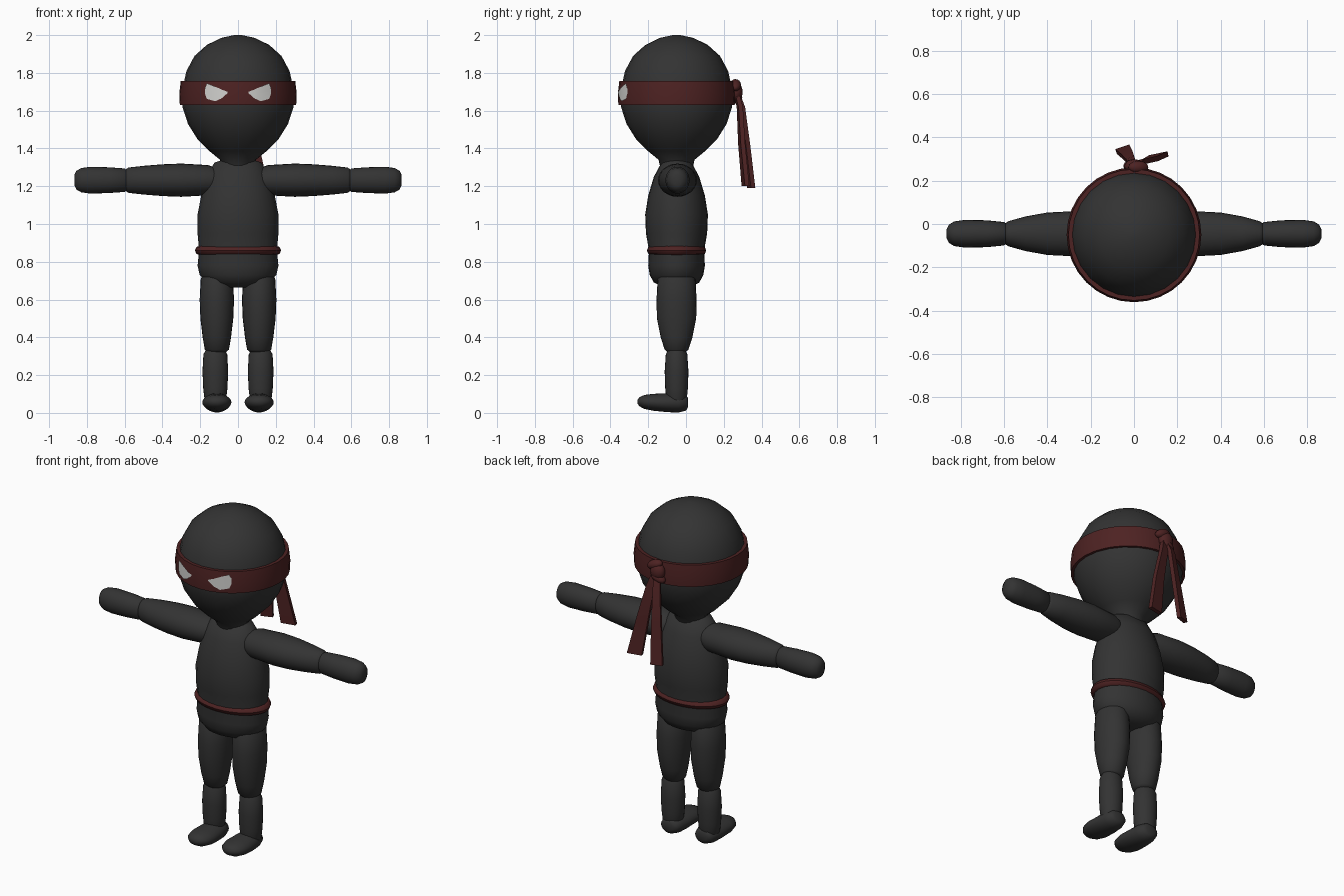
import bpy
import bmesh
import math
from mathutils import Vector

cube = bpy.data.objects.get("Cube")
if cube:
    bpy.data.objects.remove(cube, do_unlink=True)


def material(name, rgb):
    mat = bpy.data.materials.new(name)
    mat.use_nodes = True
    mat.diffuse_color = (*rgb, 1)
    bsdf = mat.node_tree.nodes["Principled BSDF"]
    bsdf.inputs["Base Color"].default_value = (*rgb, 1)
    return mat


CLOTH = material("charcoal cloth", (0.033, 0.033, 0.033))
RED = material("dark red cloth", (0.075, 0.016, 0.016))
WHITE = material("eye white", (0.65, 0.65, 0.63))
CY = -0.05  # depth of the body's axis


def finish(bm, name, mat, angle=40):
    bmesh.ops.recalc_face_normals(bm, faces=bm.faces)
    for f in bm.faces:
        f.smooth = True
    mesh = bpy.data.meshes.new(name)
    bm.to_mesh(mesh)
    bm.free()
    mesh.materials.append(mat)
    mesh.set_sharp_from_angle(angle=math.radians(angle))
    obj = bpy.data.objects.new(name, mesh)
    bpy.context.collection.objects.link(obj)
    return obj


def loft(name, mat, axis, rings, center, sides=24, caps=True, angle=60):
    """Elliptical rings (position, radius a, radius b, optional offset of b) along an axis."""
    bm = bmesh.new()
    loops = []
    for t, a, b, *off in rings:
        u0, v0 = center[0], center[1] + (off[0] if off else 0)
        loop = []
        for i in range(sides):
            ang = math.tau * i / sides
            u, v = u0 + a * math.cos(ang), v0 + b * math.sin(ang)
            loop.append(bm.verts.new({"x": (t, u, v), "y": (u, t, v), "z": (u, v, t)}[axis]))
        loops.append(loop)
    for lo, hi in zip(loops, loops[1:]):
        for i in range(sides):
            j = (i + 1) % sides
            bm.faces.new((lo[i], lo[j], hi[j], hi[i]))
    if caps:
        bm.faces.new(loops[0])
        bm.faces.new(loops[-1])
    return finish(bm, name, mat, angle)


def ribbon(name, path, across, thick):
    """Flat strip through (point, half width) pairs."""
    bm = bmesh.new()
    across = Vector(across).normalized()
    normal = across.cross(Vector((0, 0, 1))) * thick
    loops = []
    for p, w in path:
        p = Vector(p)
        corners = ((-1, -1), (1, -1), (1, 1), (-1, 1))
        loops.append([bm.verts.new(p + across * w * a + normal * b) for a, b in corners])
    for lo, hi in zip(loops, loops[1:]):
        for i in range(4):
            j = (i + 1) % 4
            bm.faces.new((lo[i], lo[j], hi[j], hi[i]))
    bm.faces.new(loops[0])
    bm.faces.new(loops[-1])
    return finish(bm, name, RED)


def ball(name, loc, scale, turn=0):
    bm = bmesh.new()
    bmesh.ops.create_uvsphere(bm, u_segments=12, v_segments=8, radius=1)
    obj = finish(bm, name, RED, 60)
    obj.location, obj.scale, obj.rotation_euler = loc, scale, (0, turn, 0)
    return obj


# Head with tapering neck
head = [(2.0, 0.02), (1.985, 0.09), (1.948, 0.165), (1.89, 0.23), (1.81, 0.273), (1.72, 0.293),
        (1.62, 0.294), (1.53, 0.265), (1.45, 0.215), (1.385, 0.15), (1.34, 0.095), (1.27, 0.08)]
loft("head", CLOTH, "z", [(z, r, r) for z, r in head], (0, CY))

# Torso and hips
loft("torso", CLOTH, "z", [
    (1.34, 0.08, 0.05), (1.325, 0.125, 0.08), (1.25, 0.165, 0.12), (1.15, 0.195, 0.15),
    (1.05, 0.214, 0.166), (0.95, 0.214, 0.162), (0.86, 0.206, 0.146), (0.78, 0.214, 0.15),
    (0.73, 0.203, 0.142), (0.69, 0.165, 0.12), (0.665, 0.09, 0.07)], (0, CY))

# Rolled belt
belt = [(0.86 + 0.025 * math.sin(k * math.pi / 4), 0.025 * math.cos(k * math.pi / 4)) for k in range(9)]
loft("belt", RED, "z", [(z, 0.203 + r, 0.132 + r) for z, r in belt], (0, CY), 32, False)

# Headband
band = [(1.63, 0.28), (1.63, 0.308), (1.69, 0.311), (1.757, 0.303), (1.757, 0.28)]
loft("headband", RED, "z", [(z, r, r) for z, r in band], (0, CY), 32, False, 40)

# Limbs and eyes, one per side
EYE = [(0.175, 1.72, 1.69), (0.165, 1.745, 1.662), (0.12, 1.727, 1.65),
       (0.087, 1.712, 1.665), (0.055, 1.70, 1.693)]
for s, side in ((1, "left"), (-1, "right")):
    arm = [(0.10, 0.07, 0.06), (0.16, 0.095, 0.08), (0.3, 0.103, 0.088), (0.4, 0.098, 0.084),
           (0.5, 0.08, 0.076), (0.58, 0.058, 0.067), (0.605, 0.04, 0.05)]
    hand = [(0.585, 0.04, 0.05), (0.6, 0.054, 0.062), (0.68, 0.062, 0.068), (0.78, 0.064, 0.071),
            (0.83, 0.057, 0.064), (0.855, 0.042, 0.05), (0.865, 0.02, 0.03)]
    for part, rings in (("arm", arm), ("hand", hand)):
        loft(f"{side}_{part}", CLOTH, "x", [(s * t, a, b) for t, a, b in rings], (CY + 0.005, 1.232))
    loft(f"{side}_thigh", CLOTH, "z", [
        (0.76, 0.06, 0.07), (0.71, 0.085, 0.1), (0.6, 0.091, 0.106), (0.5, 0.087, 0.104),
        (0.4, 0.075, 0.084), (0.335, 0.064, 0.063), (0.318, 0.045, 0.045)], (s * 0.112, CY))
    loft(f"{side}_shin", CLOTH, "z", [
        (0.335, 0.05, 0.045), (0.31, 0.063, 0.057), (0.22, 0.068, 0.063), (0.13, 0.064, 0.06),
        (0.06, 0.056, 0.053), (0.03, 0.04, 0.04)], (s * 0.12, CY))
    loft(f"{side}_foot", CLOTH, "y", [
        (0.01, 0.03, 0.025), (0.0, 0.052, 0.042), (-0.04, 0.066, 0.052), (-0.1, 0.073, 0.05),
        (-0.17, 0.077, 0.045, 0.002), (-0.22, 0.064, 0.037, 0.004), (-0.245, 0.042, 0.025, 0.005),
        (-0.257, 0.015, 0.01, 0.005)], (s * 0.112, 0.054))
    # Eye plate wrapped around the headband
    bm = bmesh.new()
    cols = []
    for x, top, low in EYE:
        y = CY - math.sqrt(0.314 ** 2 - x ** 2)
        cols.append([bm.verts.new((s * x, y, z)) for z in (top, (top + low) / 2, low)])
    for c, d in zip(cols, cols[1:]):
        for i in range(2):
            quad = (c[i], d[i], d[i + 1], c[i + 1])
            bm.faces.new(quad if s < 0 else quad[::-1])
    eye = finish(bm, f"{side}_eye", WHITE)
    if eye.data.polygons[0].normal.y > 0:
        eye.data.flip_normals()

# Knot and hanging tails at the back
ball("knot", (0, 0.265, 1.70), (0.045, 0.035, 0.05))
ball("knot_upper_fold", (0.02, 0.262, 1.735), (0.05, 0.03, 0.028), 0.4)
ball("knot_lower_fold", (-0.005, 0.268, 1.668), (0.048, 0.03, 0.026), -0.4)
ribbon("left_tail", [((0.01, 0.265, 1.70), 0.018), ((0.03, 0.285, 1.62), 0.024),
                     ((0.075, 0.295, 1.42), 0.034), ((0.115, 0.315, 1.2), 0.043)], (0.95, 0.2, 0), 0.012)
ribbon("right_tail", [((0, 0.265, 1.70), 0.016), ((-0.015, 0.295, 1.62), 0.02),
                      ((-0.03, 0.32, 1.42), 0.027), ((-0.05, 0.345, 1.19), 0.034)], (0.9, 0.3, 0), 0.012)
